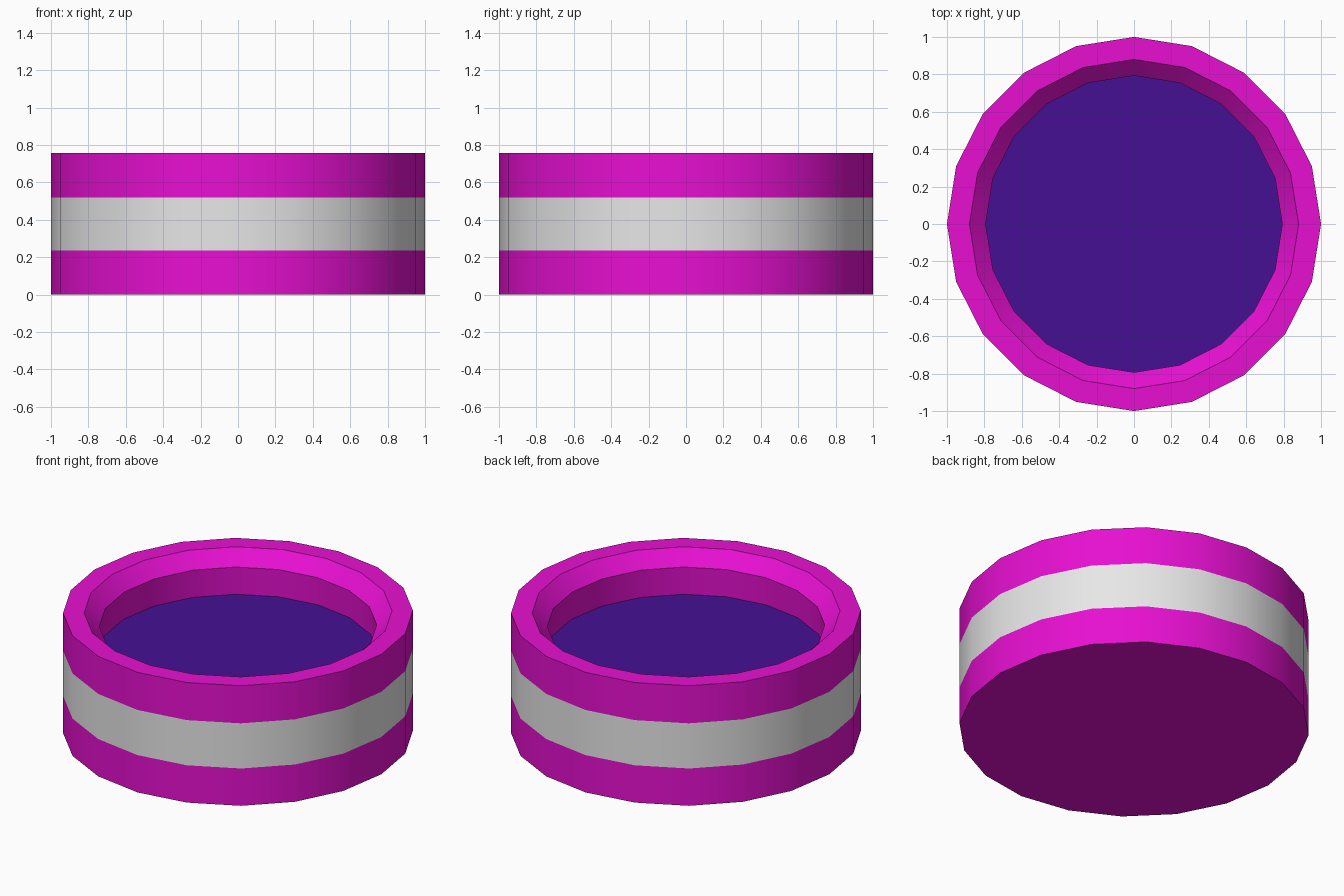
import bpy, math

if "Cube" in bpy.data.objects:
    bpy.data.objects.remove(bpy.data.objects["Cube"])

SIDES = 20


def material(name, rgb):
    m = bpy.data.materials.new(name)
    m.diffuse_color = (*rgb, 1)
    m.use_nodes = True
    m.node_tree.nodes["Principled BSDF"].inputs["Base Color"].default_value = m.diffuse_color
    return m


magenta = material("magenta", (0.80, 0.005, 0.64))
grey = material("light grey", (0.80, 0.80, 0.80))
indigo = material("deep indigo", (0.06, 0.005, 0.29))


def ring(r, z):
    return [(r * math.cos(2 * math.pi * i / SIDES),
             r * math.sin(2 * math.pi * i / SIDES), z) for i in range(SIDES)]


def make(name, verts, faces, mats):
    me = bpy.data.meshes.new(name)
    me.from_pydata(verts, [], faces)
    for m in mats:
        me.materials.append(m)
    ob = bpy.data.objects.new(name, me)
    bpy.context.collection.objects.link(ob)
    return ob


# Body: turned profile from the base up the outside, over the rim, down inside
FLOOR_R, FLOOR_Z = 0.80, 0.495
profile = [(1, 0), (1, 0.235), (1, 0.52), (1, 0.757),
           (0.88, 0.757), (0.793, 0.67), (FLOOR_R, FLOOR_Z)]
verts = [v for r, z in profile for v in ring(r, z)]
faces = [tuple(reversed(range(SIDES)))]
for k in range(len(profile) - 1):
    for i in range(SIDES):
        j = (i + 1) % SIDES
        a, b = k * SIDES, (k + 1) * SIDES
        faces.append((a + i, a + j, b + j, b + i))
body = make("round_body", verts, faces, [magenta, grey])

# Grey stripe around the middle of the outer wall
for p in body.data.polygons:
    c = p.center
    if 0.235 < c.z < 0.52 and math.hypot(c.x, c.y) > 0.9:
        p.material_index = 1

# Recessed floor
floor = make("recessed_floor", ring(FLOOR_R, FLOOR_Z),
             [tuple(range(SIDES))], [indigo])

# Smooth wall, sharp rims
bpy.ops.object.select_all(action='DESELECT')
body.select_set(True)
bpy.context.view_layer.objects.active = body
bpy.ops.object.shade_smooth_by_angle(angle=math.radians(30))
